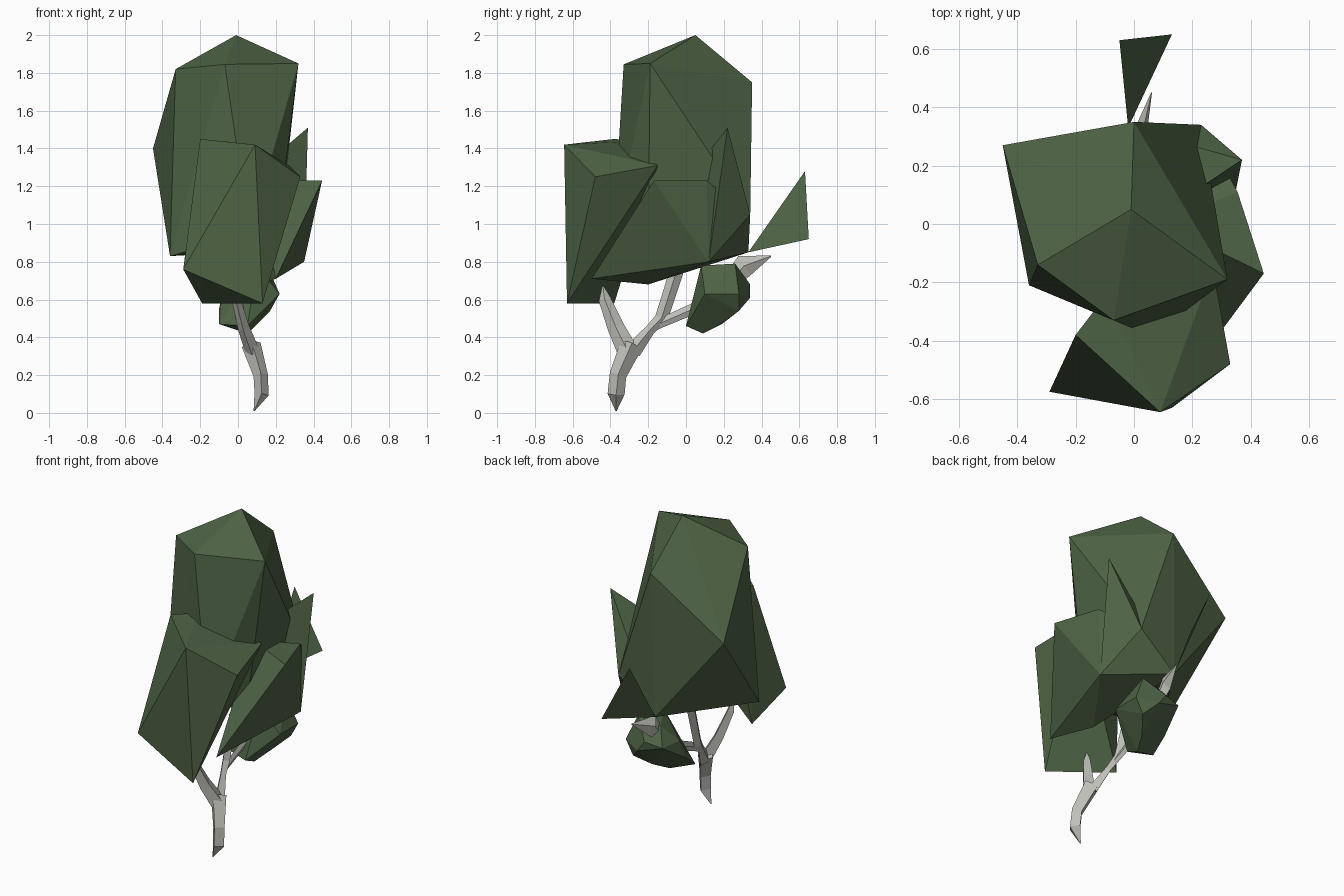
import bpy, bmesh
from mathutils import Vector

cube = bpy.data.objects.get("Cube")
if cube:
    bpy.data.objects.remove(cube, do_unlink=True)


def material(name, rgb):
    m = bpy.data.materials.new(name)
    m.use_nodes = True
    m.diffuse_color = (*rgb, 1)
    m.node_tree.nodes["Principled BSDF"].inputs["Base Color"].default_value = (*rgb, 1)
    m.node_tree.nodes["Principled BSDF"].inputs["Roughness"].default_value = 0.9
    return m


leaf_green = material("leaf green", (0.076, 0.125, 0.059))
pale_bark = material("pale bark", (0.52, 0.52, 0.48))


def finish(name, bm, mat):
    mesh = bpy.data.meshes.new(name)
    bm.to_mesh(mesh)
    bm.free()
    mesh.materials.append(mat)
    ob = bpy.data.objects.new(name, mesh)
    bpy.context.collection.objects.link(ob)


def clump(name, points):
    """Faceted leaf mass wrapped around a few corner points."""
    bm = bmesh.new()
    verts = [bm.verts.new(p) for p in points]
    bmesh.ops.convex_hull(bm, input=verts)
    loose = [v for v in bm.verts if not v.link_faces]
    bmesh.ops.delete(bm, geom=loose, context='VERTS')
    bmesh.ops.recalc_face_normals(bm, faces=bm.faces)
    finish(name, bm, leaf_green)


def branch(name, path, radii, flat=0.7):
    """Tapered four-sided limb along a path, flattened across x."""
    bm = bmesh.new()
    path = [Vector(p) for p in path]
    rings = []
    for i, (p, r) in enumerate(zip(path, radii)):
        along = path[min(i + 1, len(path) - 1)] - path[max(i - 1, 0)]
        side = along.cross(Vector((1, 0, 0))).normalized()
        other = along.cross(side).normalized() * flat
        rings.append([bm.verts.new(p + c * r) for c in (side, other, -side, -other)])
    for a, b in zip(rings, rings[1:]):
        for j in range(4):
            k = (j + 1) % 4
            bm.faces.new((a[j], a[k], b[k], b[j]))
    bm.faces.new(rings[0])
    bm.faces.new(rings[-1])
    bmesh.ops.recalc_face_normals(bm, faces=bm.faces)
    finish(name, bm, pale_bark)


# Shared corners where the leaf masses meet
back_low = (-0.02, 0.33, 0.85)
back_side = (0.23, 0.34, 1.05)
side_low = (0.35, 0.12, 0.80)

# Leaf masses
clump("crown_foliage", [
    (-0.01, 0.05, 2.0), (-0.07, -0.33, 1.845), (0.32, -0.19, 1.85),
    (-0.33, -0.14, 1.82), (-0.45, 0.27, 1.40), (0.0, 0.35, 1.75),
    (-0.36, -0.21, 0.83), (0.06, -0.385, 0.95), (0.2, -0.2, 0.9),
    back_low, back_side])

clump("front_foliage", [
    (0.09, -0.645, 1.42), (-0.2, -0.38, 1.45), (0.33, -0.48, 1.25),
    (0.13, -0.63, 0.58), (-0.29, -0.575, 0.76), (-0.19, -0.38, 0.58),
    (0.27, -0.15, 1.31), (-0.1, -0.25, 1.44)])

clump("side_foliage", [
    (0.445, -0.17, 1.23), (0.355, 0.11, 1.23), side_low,
    (0.2, -0.5, 0.71), (0.13, -0.2, 0.68), (0.1, 0.0, 1.23),
    back_low, back_side])

clump("side_leaf_point", [
    (0.37, 0.22, 1.51), (0.1, 0.04, 1.28), side_low, back_low, back_side])

clump("small_foliage", [
    (0.1, 0.08, 0.78), (0.15, 0.26, 0.79), (0.22, 0.28, 0.63),
    (0.05, 0.34, 0.68), (0.1, 0.34, 0.61), (-0.06, 0.32, 0.66),
    (-0.1, 0.15, 0.55), (-0.1, 0.05, 0.47), (0.05, 0.0, 0.46),
    (0.05, 0.09, 0.42), (0.1, 0.19, 0.47), (0.17, 0.28, 0.54),
    (-0.08, 0.18, 0.66), (0.22, 0.1, 0.63), (0.0, 0.25, 0.76)])

# Single leaf at the back
bm = bmesh.new()
bm.faces.new([bm.verts.new(p) for p in
              (back_low, (0.13, 0.65, 0.92), (-0.05, 0.63, 1.28))])
finish("back_leaf", bm, leaf_green)

# Trunk and limbs
branch("trunk",
       [(0.085, -0.37, 0.01), (0.125, -0.37, 0.1), (0.12, -0.36, 0.2), (0.07, -0.29, 0.36)],
       [0.003, 0.045, 0.045, 0.06], flat=0.85)
branch("front_limb",
       [(0.075, -0.31, 0.33), (0.03, -0.37, 0.45), (-0.01, -0.43, 0.6), (-0.02, -0.44, 0.67)],
       [0.055, 0.045, 0.033, 0.005])
branch("middle_limb",
       [(0.07, -0.28, 0.33), (0.03, -0.19, 0.44), (0.01, -0.13, 0.5), (0.0, -0.05, 0.75)],
       [0.045, 0.027, 0.035, 0.037])
branch("back_limb",
       [(0.02, -0.17, 0.46), (0.02, 0.06, 0.56), (0.02, 0.2, 0.66), (0.02, 0.31, 0.78),
        (0.06, 0.45, 0.83)],
       [0.025, 0.03, 0.035, 0.06, 0.004], flat=0.4)
